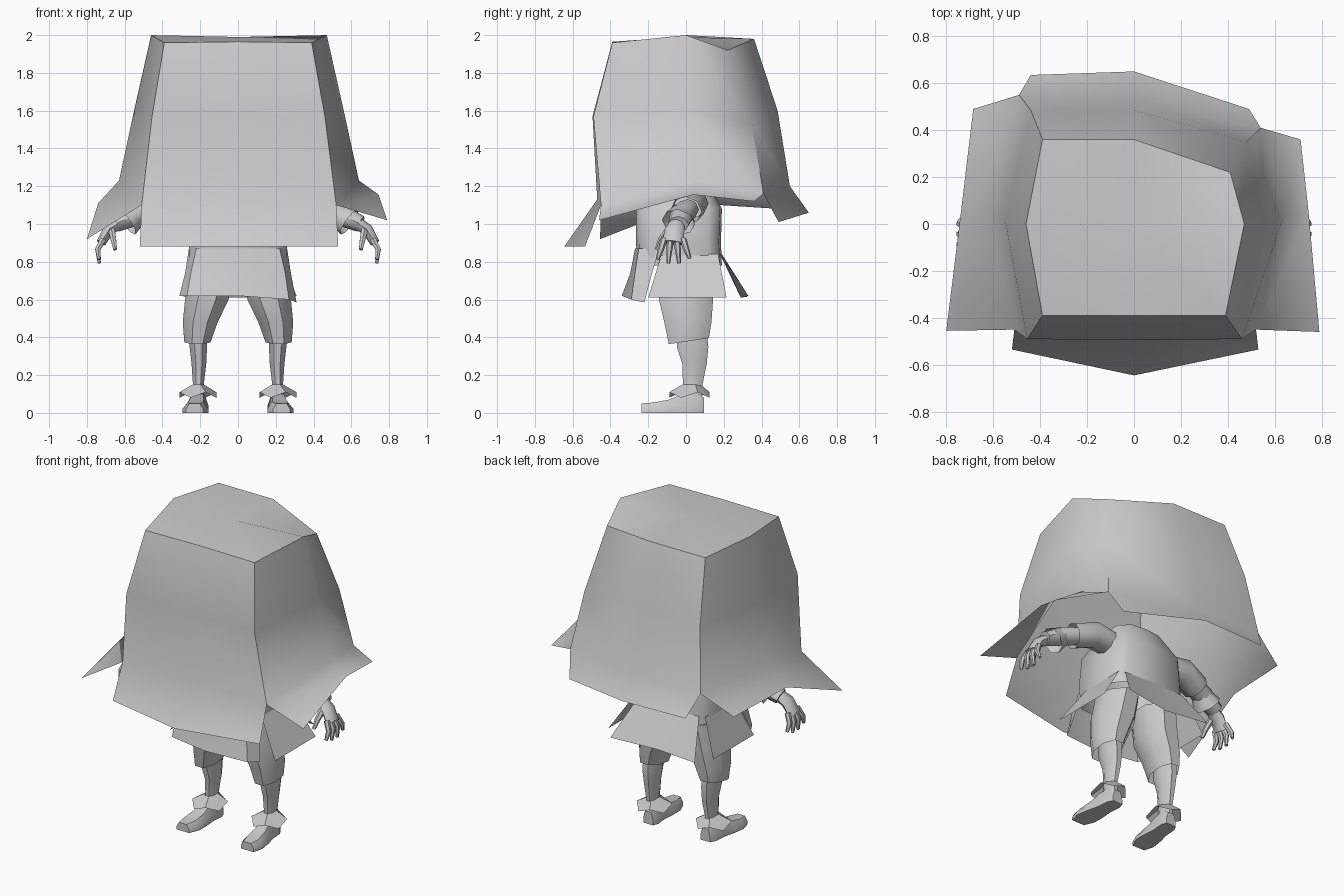
import bpy, bmesh, math
from mathutils import Vector

if "Cube" in bpy.data.objects:
    bpy.data.objects.remove(bpy.data.objects["Cube"])

cloth = bpy.data.materials.new("plain grey")
cloth.diffuse_color = (0.6, 0.6, 0.6, 1)
cloth.use_nodes = True
cloth.node_tree.nodes["Principled BSDF"].inputs["Base Color"].default_value = cloth.diffuse_color


def finish(ob, smooth):
    bpy.ops.object.select_all(action='DESELECT')
    ob.select_set(True)
    bpy.context.view_layer.objects.active = ob
    bpy.ops.object.shade_smooth_by_angle(angle=math.radians(smooth))


def loft(name, strips, closed=True, cap=(False, False), smooth=50, top=None):
    """Skin one list of rings, capping the ends; top lifts the first cap centre."""
    bm = bmesh.new()
    vs = [[bm.verts.new(p) for p in r] for r in strips]
    n = len(vs[0])
    for a, b in zip(vs, vs[1:]):
        for i in range(n if closed else n - 1):
            j = (i + 1) % n
            bm.faces.new((a[i], a[j], b[j], b[i]))
    for k, ring in enumerate((vs[0], vs[-1])):
        if cap[k]:
            c = bm.verts.new(sum((v.co for v in ring), Vector()) / n)
            if top and k == 0:
                c.co.z = top
            for i in range(n):
                bm.faces.new((ring[i], ring[(i + 1) % n], c))
    bmesh.ops.recalc_face_normals(bm, faces=bm.faces)
    me = bpy.data.meshes.new(name)
    bm.to_mesh(me)
    bm.free()
    me.materials.append(cloth)
    ob = bpy.data.objects.new(name, me)
    bpy.context.collection.objects.link(ob)
    finish(ob, smooth)
    return ob


def oval(cx, cy, z, rx, ry, n=8, zig=0.0, tilt=0.0):
    """Level ring; zig lowers alternate points, tilt raises the back."""
    out = []
    for i in range(n):
        a = 2 * math.pi * (i + 0.5) / n
        y = ry * math.sin(a)
        out.append((cx + rx * math.cos(a), cy + y, z - zig * (i % 2) + tilt * y))
    return out


def box_ring(w, y0, y1, z, c=.06):
    """Rectangle with clipped corners and a middle point front and back."""
    return [(-w + c, y0, z), (0, y0 - .015, z), (w - c, y0, z), (w, y0 + c, z), (w, y1 - c, z),
            (w - c, y1, z), (0, y1 + .01, z), (-w + c, y1, z), (-w, y1 - c, z), (-w, y0 + c, z)]


def tube(name, path, n=8, cap=(True, True)):
    """Round tube through (x, y, z, radius, flatness) points."""
    pts = [Vector(p[:3]) for p in path]
    rings = []
    for i, p in enumerate(path):
        d = (pts[min(i + 1, len(pts) - 1)] - pts[max(i - 1, 0)]).normalized()
        u = Vector((0, 1, 0))
        u = (u - d * u.dot(d)).normalized()
        w = d.cross(u)
        rings.append([pts[i] + p[3] * (u * math.cos(t) + w * p[4] * math.sin(t))
                      for t in (2 * math.pi * k / n for k in range(n))])
    return loft(name, rings, True, cap)


# Large hood: eight-point rings from the crown to the hem
crown = [(-.39, -.39, 1.96), (0, -.39, 1.965), (.39, -.39, 1.96), (.47, 0, 2),
         (.41, .22, 1.92), (0, .36, 1.98), (-.39, .36, 1.98), (-.46, 0, 2)]
middle = [(-.455, -.49, 1.57), (0, -.495, 1.57), (.46, -.49, 1.57), (.56, .02, 1.6),
          (.48, .35, 1.53), (0, .485, 1.6), (-.44, .485, 1.6), (-.55, .02, 1.6)]
hem = [(-.51, -.45, 1.1), (0, -.47, 1.13), (.52, -.45, 1.1), (.64, .04, 1.23),
       (.54, .41, 1.16), (0, .55, 1.2), (-.49, .55, 1.2), (-.63, .03, 1.23)]
hood = loft("hood", [crown, middle, hem], cap=(True, False), top=1.99)

# Flared flaps hanging from the hood hem, welded to it
flaps = [
    loft("hood_front_flap", [hem[:3], [(-.52, -.535, .88), (0, -.645, .88), (.53, -.535, .88)]], False),
    loft("hood_right_flap", [hem[2:5], [(.79, -.46, 1.02), (.745, .04, 1.155), (.71, .36, 1.12)]], False),
    loft("hood_back_flap", [hem[4:7], [(.49, .49, 1.01), (0, .65, 1.06), (-.44, .635, 1.06)]], False),
    loft("hood_left_flap", [[hem[6], hem[7], hem[0]],
                            [(-.685, .49, 1.08), (-.74, .03, 1.11), (-.8, -.455, .92)]], False)]
for ob in flaps + [hood]:
    ob.select_set(True)
bpy.context.view_layer.objects.active = hood
bpy.ops.object.join()
bm = bmesh.new()
bm.from_mesh(hood.data)
bmesh.ops.remove_doubles(bm, verts=bm.verts, dist=.001)
bmesh.ops.recalc_face_normals(bm, faces=bm.faces)
bm.to_mesh(hood.data)
bm.free()
finish(hood, 85)

# Tunic body
loft("tunic", [box_ring(.16, -.15, .1, 1.24), box_ring(.24, -.25, .18, 1.08),
               box_ring(.26, -.25, .175, .9), box_ring(.26, -.24, .18, .78)], cap=(True, False))

# Split skirt: four flared panels below the tunic
loft("skirt_front_panel",
     [[(-.26, -.14, .87), (-.22, -.25, .87), (0, -.27, .87), (.22, -.25, .87), (.26, -.14, .87)],
      [(-.28, -.18, .74), (-.25, -.27, .74), (0, -.295, .74), (.25, -.27, .74), (.28, -.18, .74)],
      [(-.31, -.22, .62), (-.27, -.29, .62), (0, -.34, .62), (.27, -.29, .6), (.31, -.22, .585)]], False)
loft("skirt_back_panel", [[(-.22, .18, .84), (0, .19, .84), (.22, .18, .84)],
                          [(-.29, .325, .615), (0, .29, .61), (.31, .33, .62)]], False)
for s, side, w in ((-1, "left", .345), (1, "right", .405)):
    loft(side + "_skirt_panel", [[(s * .255, -.13, .84), (s * .255, .17, .84)],
                                 [(s * w, -.2, .61), (s * w, .215, .61)]], False)

for s, side in ((-1, "left"), (1, "right")):
    # Sleeve with layered cuffs
    tube(side + "_sleeve", [(s * .17, .02, 1.1, .08, .9), (s * .34, .03, 1.11, .09, .9),
                            (s * .47, 0, 1.07, .085, .9)], cap=(True, False))
    tube(side + "_forearm", [(s * .42, .01, 1.08, .06, .9), (s * .54, -.02, 1.05, .065, .9),
                             (s * .65, -.04, 1.0, .055, .8)])
    tube(side + "_cuff", [(s * .52, -.02, 1.06, .06, .9), (s * .59, -.04, 1.01, .09, .9)],
         cap=(False, False))

    # Hand with four curled fingers and a thumb
    tube(side + "_palm", [(s * .62, -.045, 1.01, .038, .9), (s * .685, -.06, .97, .052, .6),
                          (s * .725, -.07, .90, .055, .45)])
    for k in range(4):
        y = -.115 + k * .033
        spread = (k - 1.5) * .012
        drop = (.02, 0, 0, .025)[k]
        tube(f"{side}_finger_{k + 1}", [(s * .715, y, .92, .018, 1),
                                        (s * .742, y + spread, .865, .016, 1),
                                        (s * .735, y + 2 * spread, .792 + drop, .01, 1)], 6)
    tube(side + "_thumb", [(s * .67, -.09, .97, .02, 1), (s * .66, -.13, .92, .017, 1),
                           (s * .65, -.155, .865, .011, 1)], 6)

    # Baggy breeches, narrowing below the knee
    loft(side + "_breeches", [oval(s * .14, .01, .76, .12, .16),
                              oval(s * .165, 0, .6, .125, .155),
                              oval(s * .20, .01, .48, .10, .135),
                              oval(s * .215, .015, .38, .075, .115, tilt=.15)], cap=(True, False))

    # Lower leg with calf
    loft(side + "_shin", [oval(s * .21, .03, .44, .05, .085), oval(s * .21, .035, .35, .05, .09),
                          oval(s * .207, .045, .26, .042, .07), oval(s * .21, .035, .14, .03, .055),
                          oval(s * .21, .035, .07, .034, .055)], cap=(True, True))

    # Pointed ankle ruffle
    loft(side + "_ankle_ruffle", [oval(s * .21, .03, .15, .032, .052),
                                  oval(s * .212, .018, .11, .105, .115, zig=.03)], smooth=20)

    # Shoe built from cross-sections running heel to toe: y, half width, top
    rings = []
    for y, w, top in ((.095, .035, .08), (.06, .05, .10), (-.02, .05, .10),
                      (-.09, .062, .07), (-.17, .068, .055), (-.235, .045, .05)):
        cx = s * (.21 - .08 * (y - .02))
        rings.append([(cx + w, y, 0), (cx + w, y, top * .4), (cx + w * .6, y, top),
                      (cx - w * .6, y, top), (cx - w, y, top * .4), (cx - w, y, 0)])
    loft(side + "_shoe", rings, cap=(True, True))
